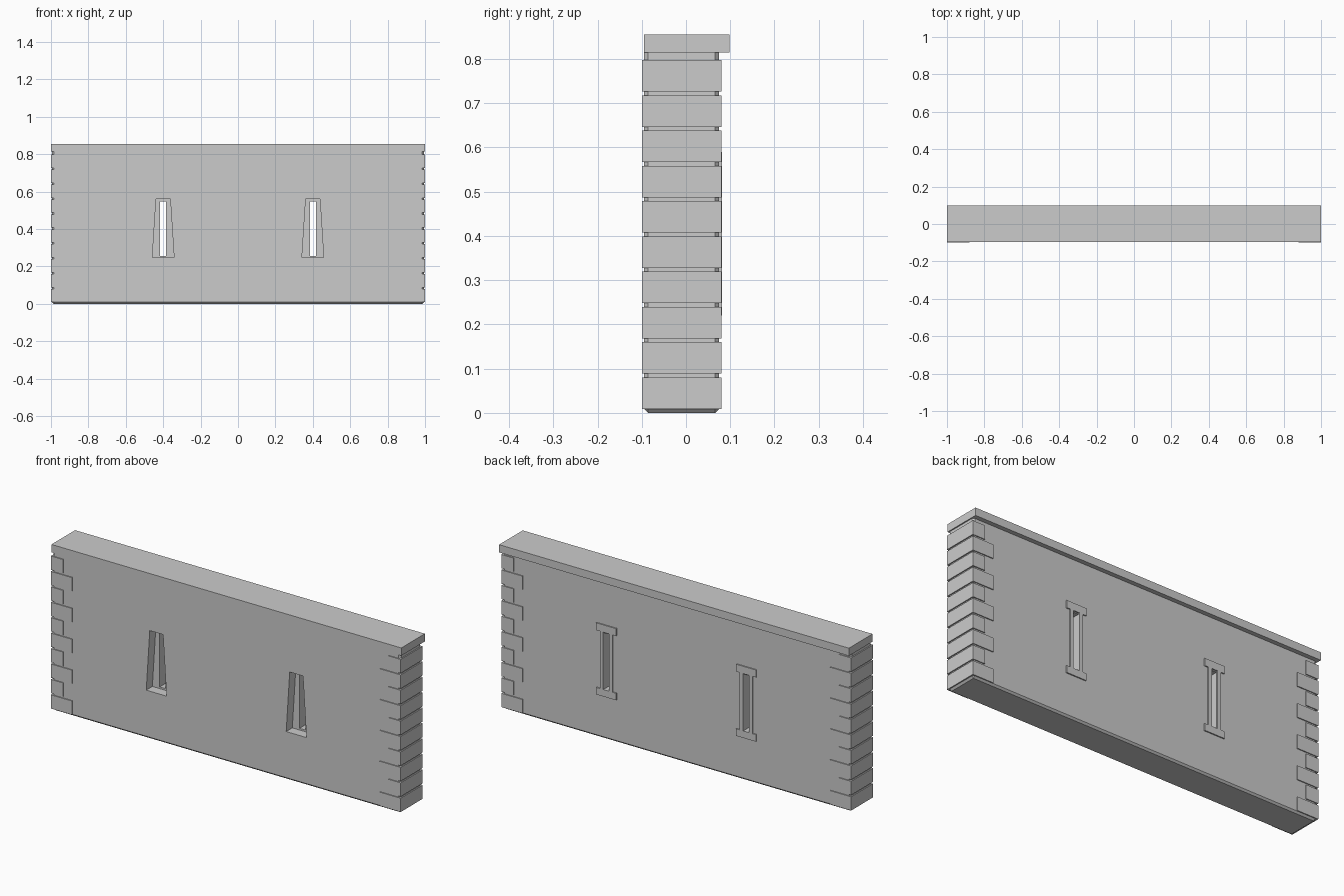
import bpy, bmesh

if "Cube" in bpy.data.objects:
    bpy.data.objects.remove(bpy.data.objects["Cube"])

FRONT, BACK = -0.095, 0.075   # wall faces
CAP_Z, TOP = 0.815, 0.855


def finish(bm, name):
    bmesh.ops.recalc_face_normals(bm, faces=bm.faces)
    me = bpy.data.meshes.new(name)
    bm.to_mesh(me)
    bm.free()
    ob = bpy.data.objects.new(name, me)
    bpy.context.collection.objects.link(ob)
    return ob


def prism(name, pts, y0, y1):
    """Extrude an x/z outline from y0 to y1."""
    bm = bmesh.new()
    face = bm.faces.new([bm.verts.new((x, y0, z)) for x, z in pts])
    ext = bmesh.ops.extrude_face_region(bm, geom=[face])
    verts = [g for g in ext["geom"] if isinstance(g, bmesh.types.BMVert)]
    bmesh.ops.translate(bm, verts=verts, vec=(0, y1 - y0, 0))
    return finish(bm, name)


def box(name, x0, x1, y0, y1, z0, z1):
    return prism(name, [(x0, z0), (x1, z0), (x1, z1), (x0, z1)], y0, y1)


def cut(target, cutter):
    cutter.hide_render = True
    mod = target.modifiers.new("cut", "BOOLEAN")
    mod.operation = "DIFFERENCE"
    mod.solver = "EXACT"
    mod.object = cutter
    bpy.context.view_layer.objects.active = target
    bpy.ops.object.modifier_apply(modifier=mod.name)
    bpy.data.objects.remove(cutter, do_unlink=True)


# wall core, chamfered on its upright corners and around the base
wall = box("wall", -0.994, 0.994, FRONT, BACK, 0, CAP_Z)
bm = bmesh.new()
bm.from_mesh(wall.data)
edges = [e for e in bm.edges if min(v.co.z for v in e.verts) < 0.01]
bmesh.ops.bevel(bm, geom=edges, offset=0.009, segments=1, affect="EDGES")
bm.to_mesh(wall.data)
bm.free()

# coping overhanging the back
box("coping", -1, 1, FRONT, 0.098, CAP_Z, TOP)

# window slits: tapered front recess, narrow through slot, raised rear surround
for cx in (-0.4, 0.4):
    cut(wall, prism("recess_cutter",
                    [(cx - 0.058, 0.247), (cx + 0.058, 0.247),
                     (cx + 0.038, 0.56), (cx - 0.038, 0.56)],
                    FRONT - 0.05, FRONT + 0.05))
    cut(wall, box("slit_cutter", cx - 0.016, cx + 0.016, -0.2, 0.2, 0.256, 0.547))
    outline = [(0.016, 0.256), (0.016, 0.547)]
    box("window_sill", cx - 0.057, cx + 0.057, BACK - 0.005, 0.081, 0.22, 0.256)
    box("window_lintel", cx - 0.057, cx + 0.057, BACK - 0.005, 0.081, 0.552, 0.59)
    for s in (-1, 1):
        a, b = sorted((cx + s * 0.017, cx + s * 0.036))
        box("window_jamb", a, b, BACK - 0.005, 0.081, 0.256, 0.552)

# interlocking corner stones, alternately long and short
for side in (-1, 1):
    for i in range(10):
        z = 0.009 + i * 0.0797
        length = 0.12 if i % 2 == 0 else 0.07
        a, b = sorted((side * (1 - length), side * 1.0))
        box("corner_stone", a, b, -0.1, 0.08, z, z + 0.071)
